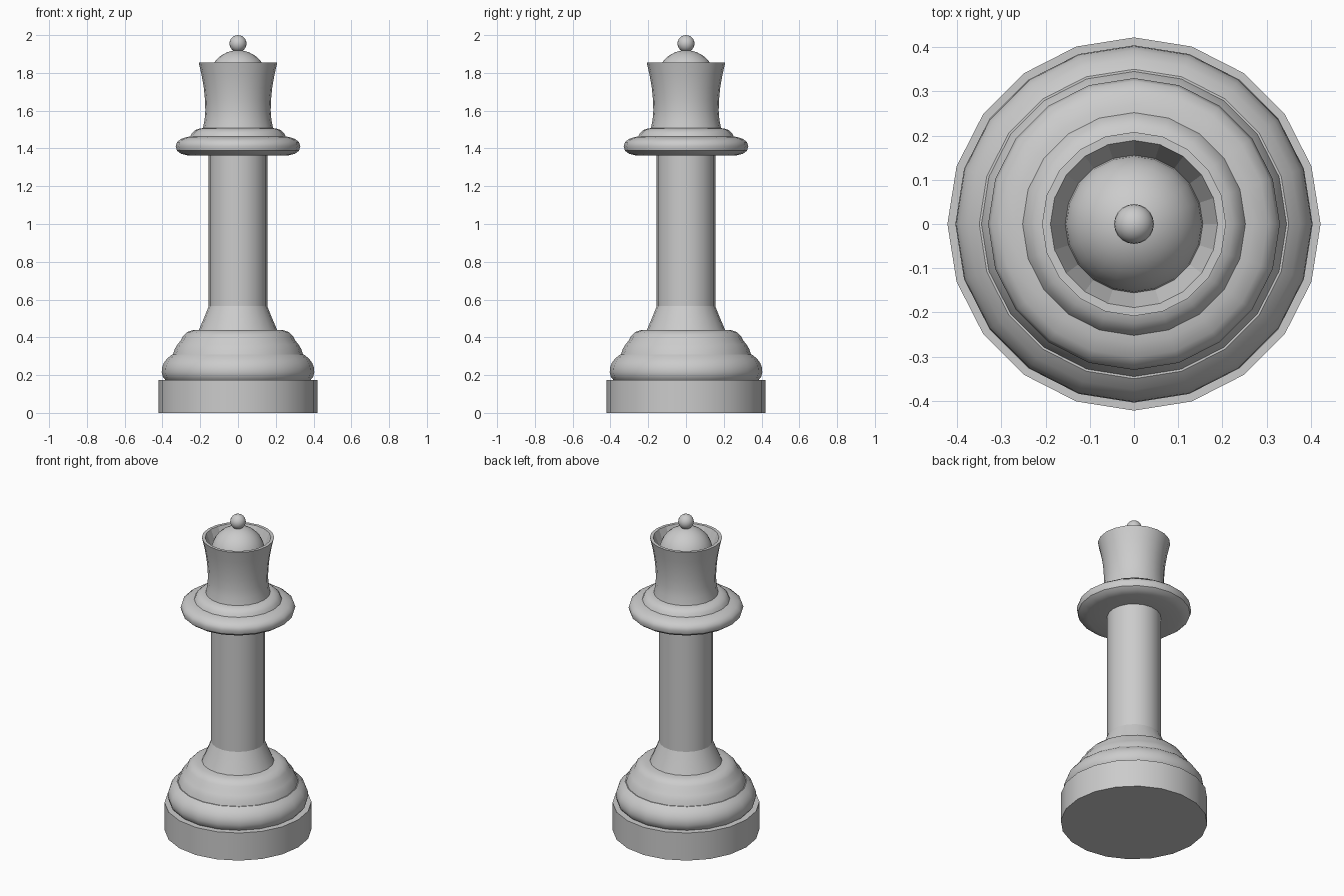
import bpy, bmesh, math

if "Cube" in bpy.data.objects:
    bpy.data.objects.remove(bpy.data.objects["Cube"])

SIDES = 20


def turned(name, profile, smooth=True, sides=SIDES):
    """Spin an (r, z) profile around the z axis."""
    bm = bmesh.new()
    rings = []
    for r, z in profile:
        if r == 0:
            rings.append([bm.verts.new((0, 0, z))])
        else:
            angles = [2 * math.pi * i / sides for i in range(sides)]
            rings.append([bm.verts.new((r * math.cos(a), r * math.sin(a), z)) for a in angles])
    for a, b in zip(rings, rings[1:]):
        for i in range(sides):
            j = (i + 1) % sides
            if len(a) == 1:
                bm.faces.new((a[0], b[j], b[i]))
            elif len(b) == 1:
                bm.faces.new((a[i], a[j], b[0]))
            else:
                bm.faces.new((a[i], a[j], b[j], b[i]))
    mesh = bpy.data.meshes.new(name)
    bm.to_mesh(mesh)
    bm.free()
    obj = bpy.data.objects.new(name, mesh)
    bpy.context.collection.objects.link(obj)
    if smooth:
        bpy.ops.object.select_all(action='DESELECT')
        obj.select_set(True)
        bpy.context.view_layer.objects.active = obj
        bpy.ops.object.shade_smooth_by_angle(angle=math.radians(35))
    return obj


def arc(radius, center_z, start, end, steps):
    """Profile points on a circle centred on the axis, angles from the horizon."""
    pts = []
    for i in range(steps + 1):
        a = math.radians(start + (end - start) * i / steps)
        r = radius * math.cos(a)
        pts.append((r if r > 1e-5 else 0, center_z + radius * math.sin(a)))
    return pts


# Plinth
turned("base_plinth", [(0, 0), (0.422, 0), (0.422, 0.175), (0.385, 0.175)])

# Two rounded steps above the plinth
turned("lower_base_ring", [(0.385, 0.175), (0.398, 0.19), (0.404, 0.215), (0.402, 0.24),
                           (0.393, 0.264), (0.375, 0.288), (0.35, 0.308), (0.33, 0.308)])
turned("upper_base_ring", [(0.345, 0.308), (0.335, 0.338), (0.32, 0.363), (0.302, 0.385),
                           (0.29, 0.408), (0.27, 0.428), (0.24, 0.438), (0.2, 0.44)])

# Flared foot and column
turned("column_foot", [(0.208, 0.438), (0.182, 0.498), (0.155, 0.565)])
turned("column", [(0.155, 0.565), (0.155, 1.363)])

# Wide collar with a smaller ring on top
turned("collar", [(0.15, 1.363), (0.265, 1.363), (0.302, 1.372), (0.323, 1.388), (0.33, 1.412),
                  (0.323, 1.434), (0.302, 1.45), (0.27, 1.461), (0.245, 1.464)])
turned("collar_top_ring", [(0.252, 1.464), (0.243, 1.482), (0.225, 1.498), (0.2, 1.506),
                           (0.18, 1.508)])

# Flared crown: outside with rim, then faceted hollow
turned("crown", [(0.186, 1.506), (0.177, 1.55), (0.173, 1.6), (0.175, 1.66), (0.181, 1.72),
                 (0.192, 1.785), (0.208, 1.855), (0.189, 1.855)])
turned("crown_hollow", [(0.189, 1.855), (0.155, 1.765)], smooth=False)

# Dome and finial ball
turned("dome", arc(0.156, 1.764, 0, 90, 8))
turned("finial_ball", arc(0.045, 1.955, -90, 90, 12))
